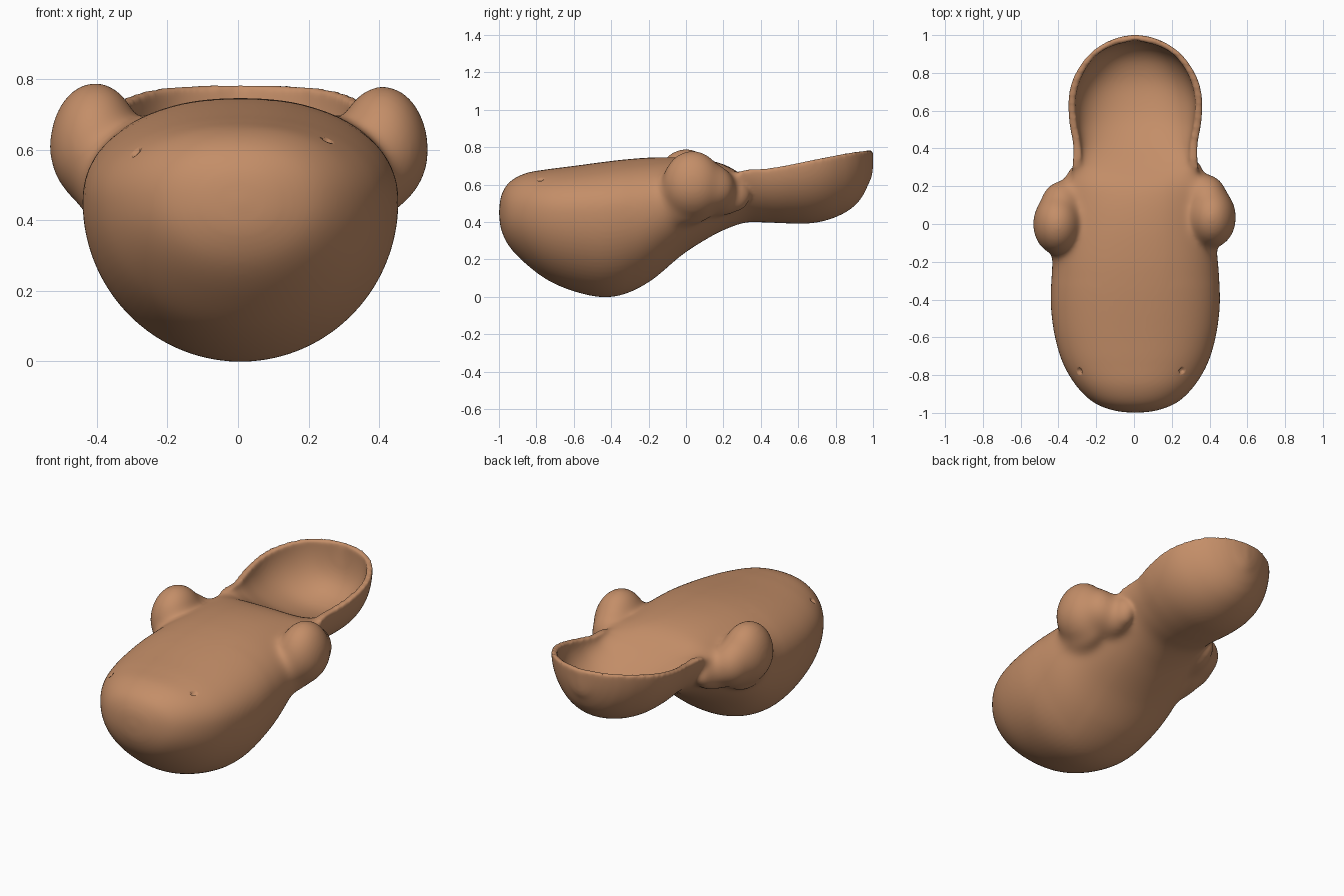
import bpy, bmesh, math
from mathutils import Vector

if "Cube" in bpy.data.objects:
    bpy.data.objects.remove(bpy.data.objects["Cube"])

clay = bpy.data.materials.new("warm clay brown")
clay.diffuse_color = (0.55, 0.27, 0.138, 1)
clay.use_nodes = True
clay.node_tree.nodes["Principled BSDF"].inputs["Base Color"].default_value = clay.diffuse_color

# Cross-sections along y: y, half width, bottom z, widest/rim z, top or bowl-floor z, inner half width
ROWS = [
    (-1.0, 0, .45, .45, .45, 0), (-.988, .11, .36, .45, .54, .11),
    (-.945, .22, .27, .45, .612, .22), (-.86, .31, .18, .45, .66, .31),
    (-.74, .382, .09, .45, .682, .382), (-.60, .425, .03, .45, .70, .425),
    (-.45, .446, -.001, .45, .72, .446), (-.32, .446, .018, .46, .735, .446),
    (-.18, .437, .092, .47, .745, .437), (-.02, .407, .225, .50, .745, .407),
    (.12, .37, .315, .57, .73, .37), (.22, .347, .365, .645, .70, .337),
    (.32, .332, .397, .678, .64, .292), (.42, .330, .398, .684, .575, .29),
    (.54, .350, .393, .703, .515, .31), (.66, .354, .393, .728, .485, .316),
    (.76, .333, .412, .748, .48, .293), (.85, .284, .45, .766, .505, .244),
    (.91, .231, .495, .776, .55, .185), (.945, .184, .54, .781, .61, .115),
    (.962, .154, .572, .782, .69, .05), (.974, .128, .60, .782, .78, .012),
    (.992, .072, .64, .782, .782, .006), (1.002, 0, .70, .776, .776, 0),
]


def catmull(p0, p1, p2, p3, t):
    return [.5 * (2*b + (c - a)*t + (2*a - 5*b + 4*c - d)*t*t + (3*b - a - 3*c + d)*t**3)
            for a, b, c, d in zip(p0, p1, p2, p3)]


def section(bm, y, w, zb, zm, zt, wi, n=40):
    w, wi = max(w, 0), max(min(wi, w), 0)
    pts = []
    for k in range(n + 1):      # outer underside
        a = math.pi * k / n
        pts.append((w * math.cos(a), y, zm - (zm - zb) * math.sin(a)))
    for k in range(n + 1):      # upper surface, domed or hollow, slightly flattened
        a = math.pi * (1 - k / n)
        c, s = math.cos(a), max(math.sin(a), 0)
        x = math.copysign(abs(c) ** .9, c)
        pts.append((wi * x, y, zm + (zt - zm) * s ** .9))
    return [bm.verts.new((p[0] + .007, p[1], p[2])) for p in pts]


# Body and scoop loft
bm = bmesh.new()
rings = []
last = len(ROWS) - 1
for i in range(last):
    ctrl = [ROWS[min(max(i + d, 0), last)] for d in (-1, 0, 1, 2)]
    for s in range(8):
        rings.append(section(bm, *catmull(*ctrl, s / 8)))
rings.append(section(bm, *ROWS[-1]))
for a, b in zip(rings, rings[1:]):
    m = len(a)
    for k in range(m):
        bm.faces.new((a[k], a[(k + 1) % m], b[(k + 1) % m], b[k]))
bmesh.ops.remove_doubles(bm, verts=bm.verts, dist=.0005)
bmesh.ops.recalc_face_normals(bm, faces=bm.faces)


# Side lobes: egg shapes that narrow and lean inward toward the bottom
def lobe(centre, radii, lean=0):
    made = bmesh.ops.create_uvsphere(bm, u_segments=48, v_segments=28, radius=1)["verts"]
    for v in made:
        low = max(-v.co.z, 0)
        x = v.co.x * radii[0] - lean * low * low
        v.co = Vector(centre) + Vector((x, v.co.y * radii[1], v.co.z * radii[2]))


for side, y, top in ((-1, 0, .01), (1, .035, 0)):
    lobe((side * .408 + .003, y, .595 + top), (.132, .165, .19), side * .035)
    lobe((side * .385, y + .085, .58), (.115, .145, .14), side * .03)
    lobe((side * .30, y + .14, .55), (.085, .17, .12))
    lobe((side * .37, y - .04, .52), (.095, .19, .14))

mesh = bpy.data.meshes.new("scoop_body")
bm.to_mesh(mesh)
bm.free()
body = bpy.data.objects.new("scoop_body", mesh)
bpy.context.collection.objects.link(body)
bpy.context.view_layer.objects.active = body
body.select_set(True)

# Fuse everything into one skin
fuse = body.modifiers.new("fuse", "REMESH")
fuse.mode = "VOXEL"
fuse.voxel_size = .0085
bpy.ops.object.modifier_apply(modifier=fuse.name)

bm = bmesh.new()
bm.from_mesh(body.data)


def soften(verts, times):
    for _ in range(times):
        bmesh.ops.smooth_vert(bm, verts=verts, factor=.5,
                              use_axis_x=True, use_axis_y=True, use_axis_z=True)


# Soften lobe joints strongly, the rest lightly
for reach in (0, .015, .03):
    soften([v for v in bm.verts if -.33 + reach < v.co.y < .30 - reach
            and abs(v.co.x) > .17 + reach], 20)
soften(bm.verts[:], 7)

# Two tiny nicks on the front
bm.normal_update()
for x in (-.29, .25):
    spot = min((v for v in bm.verts if v.co.z > .5),
               key=lambda v: (v.co.x - x)**2 + (v.co.y + .78)**2).co.copy()
    for v in bm.verts:
        if (v.co - spot).length < .014:
            v.co -= v.normal * .012
bm.to_mesh(body.data)
bm.free()

body.data.materials.clear()
body.data.materials.append(clay)
bpy.ops.object.shade_smooth()
